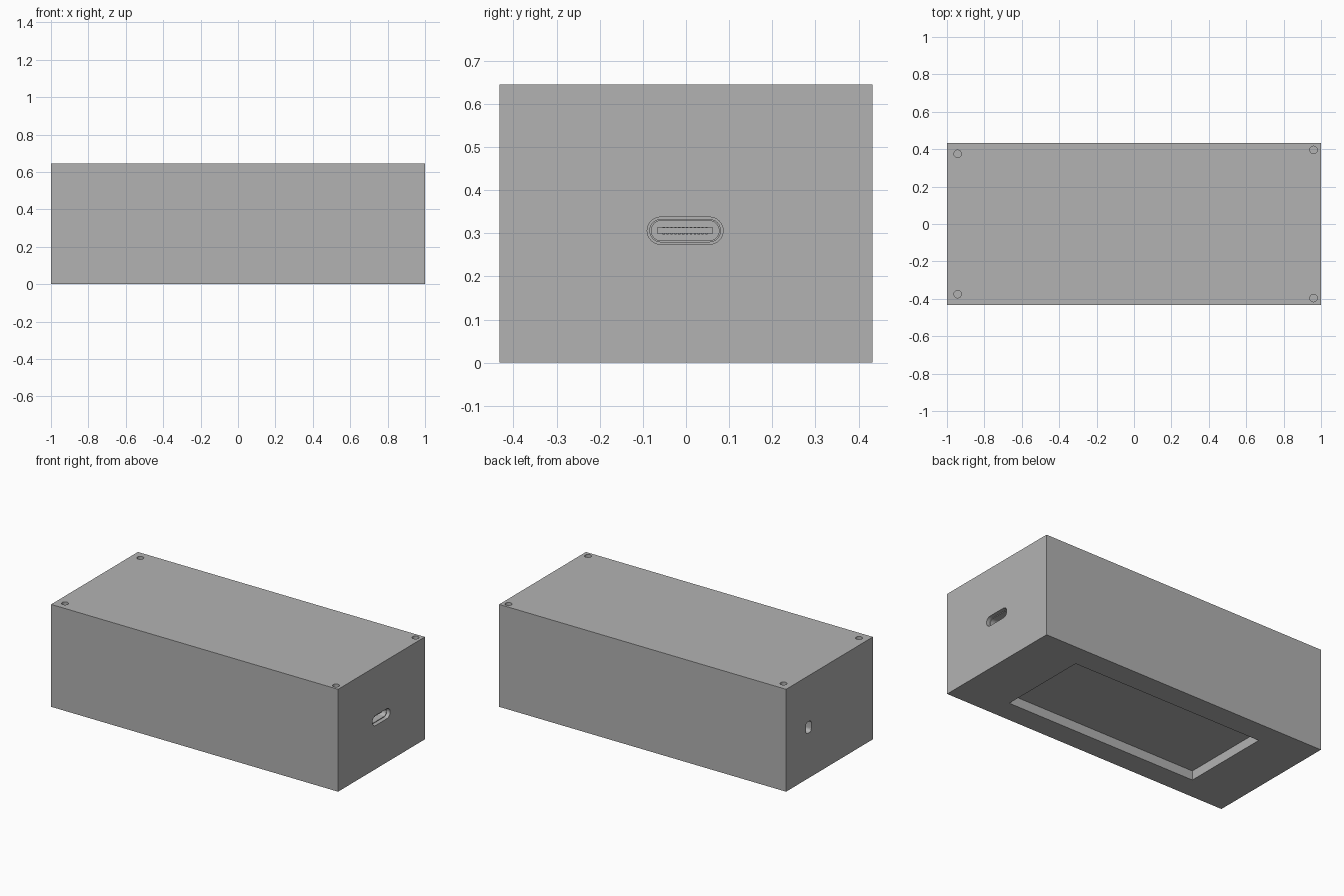
import bpy
import bmesh
from math import cos, sin, pi, radians
from mathutils import Matrix

default = bpy.data.objects.get("Cube")
if default:
    bpy.data.objects.remove(default, do_unlink=True)

LENGTH, DEPTH, HEIGHT = 2.0, 0.864, 0.645
PORT_Y, PORT_Z = -0.002, 0.306

grey = bpy.data.materials.new("plain grey")
grey.use_nodes = True
colour = (0.448, 0.448, 0.448, 1)
grey.diffuse_color = colour
grey.node_tree.nodes["Principled BSDF"].inputs["Base Color"].default_value = colour


def make(name, bm):
    bmesh.ops.recalc_face_normals(bm, faces=bm.faces)
    mesh = bpy.data.meshes.new(name)
    bm.to_mesh(mesh)
    bm.free()
    mesh.materials.append(grey)
    obj = bpy.data.objects.new(name, mesh)
    bpy.context.collection.objects.link(obj)
    return obj


def box(name, x, y, z):
    """Box from (low, high) ranges."""
    bm = bmesh.new()
    size = [b - a for a, b in (x, y, z)]
    centre = [(a + b) / 2 for a, b in (x, y, z)]
    bmesh.ops.create_cube(bm, size=1, matrix=Matrix.Translation(centre) @ Matrix.Diagonal((*size, 1)))
    return make(name, bm)


def rounded_bar(name, y, z, width, height, radius, x0, x1):
    """Rounded rectangle in the y-z plane, extruded along x."""
    bm = bmesh.new()
    verts = []
    corners = ((1, 1), (-1, 1), (-1, -1), (1, -1))
    for quarter, (sy, sz) in enumerate(corners):
        for step in range(9):
            a = (quarter + step / 8) * pi / 2
            verts.append(bm.verts.new((x0,
                                       y + sy * (width / 2 - radius) + radius * cos(a),
                                       z + sz * (height / 2 - radius) + radius * sin(a))))
    bmesh.ops.remove_doubles(bm, verts=verts, dist=1e-5)
    face = bm.faces.new(list(bm.verts))
    moved = bmesh.ops.extrude_face_region(bm, geom=[face])["geom"]
    bmesh.ops.translate(bm, vec=(x1 - x0, 0, 0),
                        verts=[g for g in moved if isinstance(g, bmesh.types.BMVert)])
    if not any(len(f.verts) > 4 and abs(f.calc_center_median().x - x0) < 1e-5 for f in bm.faces):
        bm.faces.new([v for v in bm.verts if abs(v.co.x - x0) < 1e-5])
    return make(name, bm)


def cylinder(name, x, y, z0, z1, radius):
    bm = bmesh.new()
    bmesh.ops.create_cone(bm, cap_ends=True, segments=32, radius1=radius, radius2=radius,
                          depth=z1 - z0, matrix=Matrix.Translation((x, y, (z0 + z1) / 2)))
    return make(name, bm)


def activate(obj):
    bpy.ops.object.select_all(action='DESELECT')
    obj.select_set(True)
    bpy.context.view_layer.objects.active = obj


def cut(obj, cutter):
    cutter.hide_render = True
    mod = obj.modifiers.new("cut", 'BOOLEAN')
    mod.operation = 'DIFFERENCE'
    mod.solver = 'EXACT'
    mod.object = cutter
    activate(obj)
    bpy.ops.object.modifier_apply(modifier=mod.name)
    bpy.data.objects.remove(cutter, do_unlink=True)


# Enclosure block
enclosure = box("enclosure", (-LENGTH / 2, LENGTH / 2), (-DEPTH / 2, DEPTH / 2), (0, HEIGHT))

# Rectangular recess in the underside
cut(enclosure, box("base_recess_cutter", (-0.667, 0.667), (-0.288, 0.288), (-0.1, 0.058)))

# Four screw holes in the top
for x, y in ((-0.943, 0.375), (0.96, 0.396)):
    for side in (-1, 1):
        cut(enclosure, cylinder("screw_hole_cutter", x, side * y, HEIGHT - 0.12, HEIGHT + 0.1, 0.02))

# Connector opening on the left end, small slot on the right end
cut(enclosure, rounded_bar("port_cutter", PORT_Y, PORT_Z, 0.176, 0.063, 0.0314, 0.82, 1.1))
cut(enclosure, rounded_bar("slot_cutter", 0.208, 0.32, 0.055, 0.072, 0.02, -1.1, -0.9))

# Connector shell, set back inside the opening
shell = rounded_bar("connector_shell", PORT_Y, PORT_Z, 0.166, 0.054, 0.0269, 0.815, 0.98)
cut(shell, rounded_bar("shell_cutter", PORT_Y, PORT_Z, 0.157, 0.046, 0.0229, 0.85, 1.1))

# Connector tongue with a row of contacts on both faces
box("connector_tongue", (0.84, 0.955), (PORT_Y - 0.065, PORT_Y + 0.065),
    (PORT_Z - 0.007, PORT_Z + 0.007))
for side, name in ((1, "upper_contact"), (-1, "lower_contact")):
    z = PORT_Z + side * 0.007
    for i in range(12):
        y = PORT_Y + (i - 5.5) * 0.009
        box(name, (0.85, 0.945), (y - 0.0025, y + 0.0025), (z - 0.002, z + 0.002))

# Smooth the rounded walls, keep the edges sharp
for obj in (enclosure, shell):
    activate(obj)
    bpy.ops.object.shade_smooth_by_angle(angle=radians(30))
